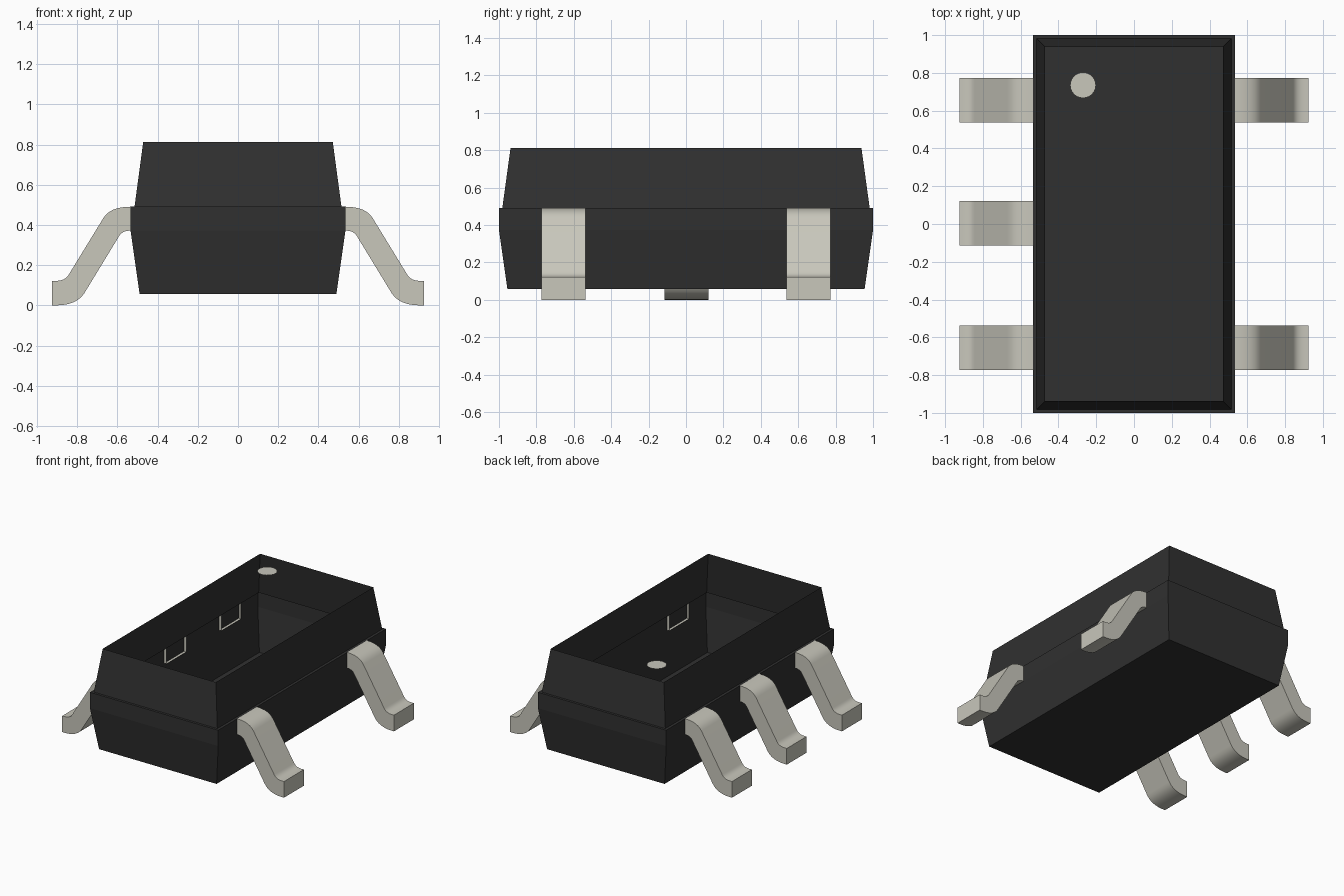
import bpy
import bmesh
import math
from mathutils import Vector

cube = bpy.data.objects.get("Cube")
if cube:
    bpy.data.objects.remove(cube, do_unlink=True)


def material(name, rgb, roughness):
    mat = bpy.data.materials.new(name)
    mat.use_nodes = True
    mat.diffuse_color = (*rgb, 1)
    bsdf = mat.node_tree.nodes["Principled BSDF"]
    bsdf.inputs["Base Color"].default_value = (*rgb, 1)
    bsdf.inputs["Roughness"].default_value = roughness
    return mat


black = material("black plastic", (0.03, 0.03, 0.03), 0.6)
tin = material("tinned metal", (0.58, 0.57, 0.50), 0.4)


def add_object(name, bm, mat, smooth=False):
    mesh = bpy.data.meshes.new(name)
    bm.to_mesh(mesh)
    bm.free()
    mesh.materials.append(mat)
    obj = bpy.data.objects.new(name, mesh)
    bpy.context.collection.objects.link(obj)
    if smooth:
        bpy.ops.object.select_all(action="DESELECT")
        obj.select_set(True)
        bpy.context.view_layer.objects.active = obj
        bpy.ops.object.shade_smooth_by_angle(angle=math.radians(35))
    return obj


# Body: thin open-topped shell lofted through rectangular rings (half x, half y, z)
RINGS = [(0.49, 0.955, 0.057), (0.535, 1.0, 0.372), (0.535, 1.0, 0.491),
         (0.515, 0.982, 0.491), (0.472, 0.938, 0.812)]
bm = bmesh.new()
loops = [[bm.verts.new((sx * hx, sy * hy, z))
          for sx, sy in ((-1, -1), (1, -1), (1, 1), (-1, 1))]
         for hx, hy, z in RINGS]
bm.faces.new(loops[0][::-1])
for low, high in zip(loops, loops[1:]):
    for i in range(4):
        j = (i + 1) % 4
        bm.faces.new((low[i], low[j], high[j], high[i]))
add_object("body", bm, black)


# Gull-wing leg: bent strip swept across its width, open at the hidden inner end
def bend(start, control, end, steps=6):
    a, b, c = Vector(start), Vector(control), Vector(end)
    return [a.lerp(b, t).lerp(b.lerp(c, t), t)
            for t in (i / steps for i in range(steps + 1))]


upper = ([Vector((0.515, 0.491))]
         + bend((0.535, 0.491), (0.636, 0.491), (0.67, 0.435))
         + bend((0.843, 0.152), (0.861, 0.122), (0.905, 0.122))
         + [Vector((0.925, 0.122))])
lower = ([Vector((0.515, 0.372))]
         + bend((0.535, 0.372), (0.575, 0.372), (0.591, 0.346))
         + bend((0.764, 0.062), (0.802, 0), (0.905, 0))
         + [Vector((0.925, 0))])
HALF_WIDTH = 0.118


def add_leg(name, side, y):
    bm = bmesh.new()
    outline = upper + lower[::-1]
    near, far = [[bm.verts.new((side * p.x, y + s * HALF_WIDTH, p.y))
                  for p in outline] for s in (-1, 1)]
    # Side walls as quads between the upper and lower bends
    n = len(outline)
    for row in (near, far):
        for i in range(len(upper) - 1):
            bm.faces.new((row[i], row[i + 1], row[n - 2 - i], row[n - 1 - i]))
    # Top, toe and underside
    for i in range(n - 1):
        bm.faces.new((near[i], near[i + 1], far[i + 1], far[i]))
    bmesh.ops.recalc_face_normals(bm, faces=bm.faces)
    add_object(name, bm, tin, smooth=True)


PITCH = 0.655
for name, side, y in (("right_back_leg", -1, PITCH), ("right_middle_leg", -1, 0.003),
                      ("right_front_leg", -1, -PITCH), ("left_back_leg", 1, PITCH),
                      ("left_front_leg", 1, -PITCH)):
    add_leg(name, side, y)

# Round orientation mark level with the rim
bm = bmesh.new()
bmesh.ops.create_circle(bm, cap_ends=True, segments=24, radius=0.068)
bmesh.ops.translate(bm, verts=bm.verts, vec=(-0.27, 0.735, 0.813))
add_object("orientation_mark", bm, tin)
